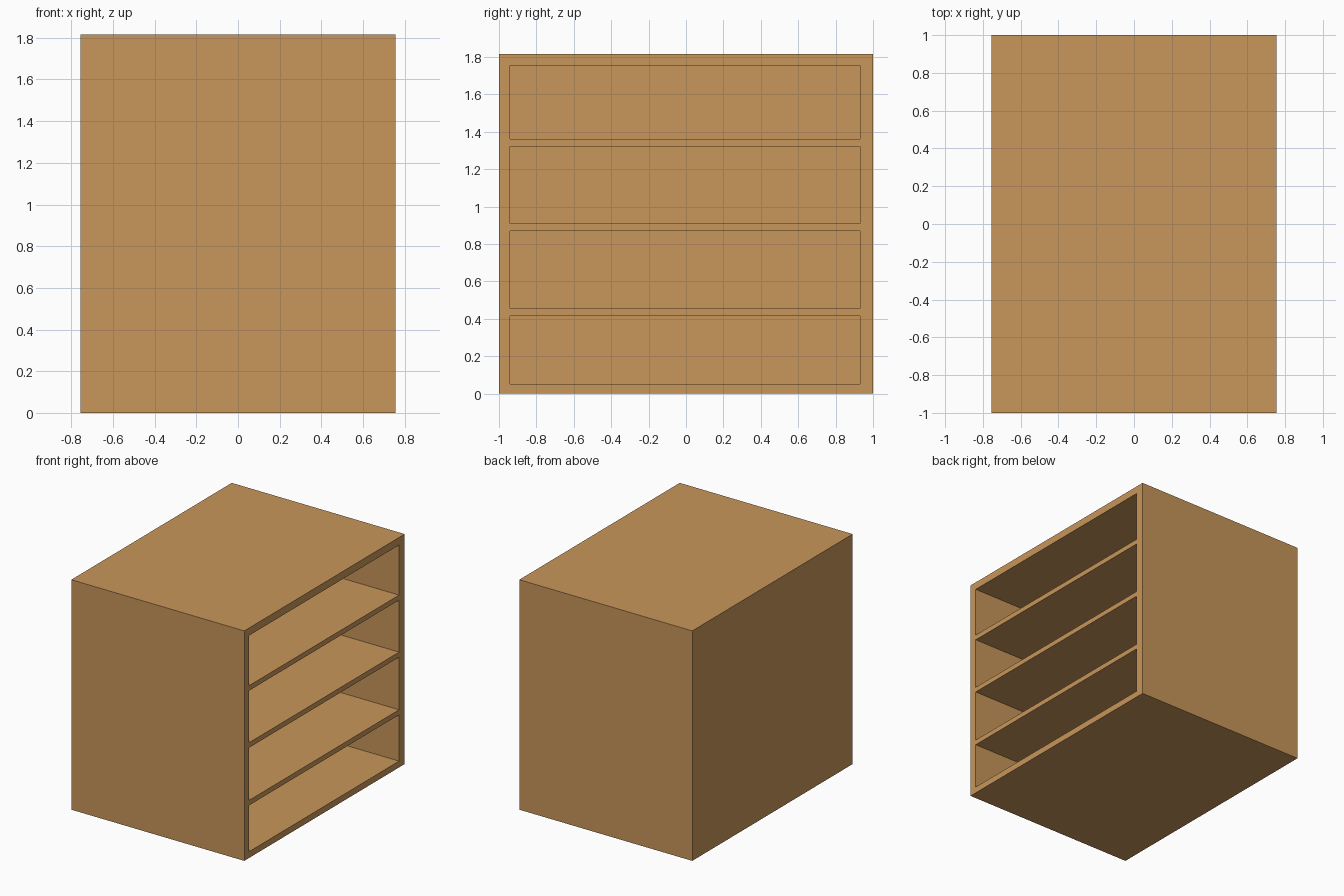
import bpy
import bmesh
from mathutils import Vector

if "Cube" in bpy.data.objects:
    bpy.data.objects.remove(bpy.data.objects["Cube"])

# Overall cabinet size and openings (open side faces +x)
HALF_X, HALF_Y, HEIGHT = 0.755, 1.0, 1.815
BACK = 0.06
OPEN_Y = (-0.94, 0.93)
OPENINGS = [(0.05, 0.415), (0.455, 0.87), (0.91, 1.32), (1.36, 1.755)]

wood = bpy.data.materials.new("light_wood")
wood.diffuse_color = (0.578, 0.305, 0.102, 1.0)
wood.use_nodes = True
wood.node_tree.nodes["Principled BSDF"].inputs["Base Color"].default_value = wood.diffuse_color

bm = bmesh.new()

# Solid block
bmesh.ops.create_cube(bm, size=1.0)
bmesh.ops.scale(bm, vec=(2 * HALF_X, 2 * HALF_Y, HEIGHT), verts=bm.verts)
bmesh.ops.translate(bm, vec=(0, 0, HEIGHT / 2), verts=bm.verts)


def slice_block(point, normal):
    bmesh.ops.bisect_plane(bm, geom=bm.verts[:] + bm.edges[:] + bm.faces[:],
                           plane_co=point, plane_no=normal)


# Mark out the side boards and shelves
for y in OPEN_Y:
    slice_block((0, y, 0), (0, 1, 0))
for low, high in OPENINGS:
    slice_block((0, 0, low), (0, 0, 1))
    slice_block((0, 0, high), (0, 0, 1))


def is_opening(face):
    c = face.calc_center_median()
    return (c.x > HALF_X - 0.001 and OPEN_Y[0] < c.y < OPEN_Y[1]
            and any(low < c.z < high for low, high in OPENINGS))


# Push the compartments back, leaving a back panel
fronts = [f for f in bm.faces if is_opening(f)]
result = bmesh.ops.extrude_face_region(bm, geom=fronts)
inner = [g for g in result["geom"] if isinstance(g, bmesh.types.BMVert)]
bmesh.ops.translate(bm, vec=Vector((BACK - 2 * HALF_X, 0, 0)), verts=inner)
old = [f for f in fronts if f.is_valid]
if old:
    bmesh.ops.delete(bm, geom=old, context='FACES_ONLY')
bmesh.ops.recalc_face_normals(bm, faces=bm.faces)

mesh = bpy.data.meshes.new("shelf_cabinet")
bm.to_mesh(mesh)
bm.free()
mesh.materials.append(wood)
cabinet = bpy.data.objects.new("shelf_cabinet", mesh)
bpy.context.collection.objects.link(cabinet)
